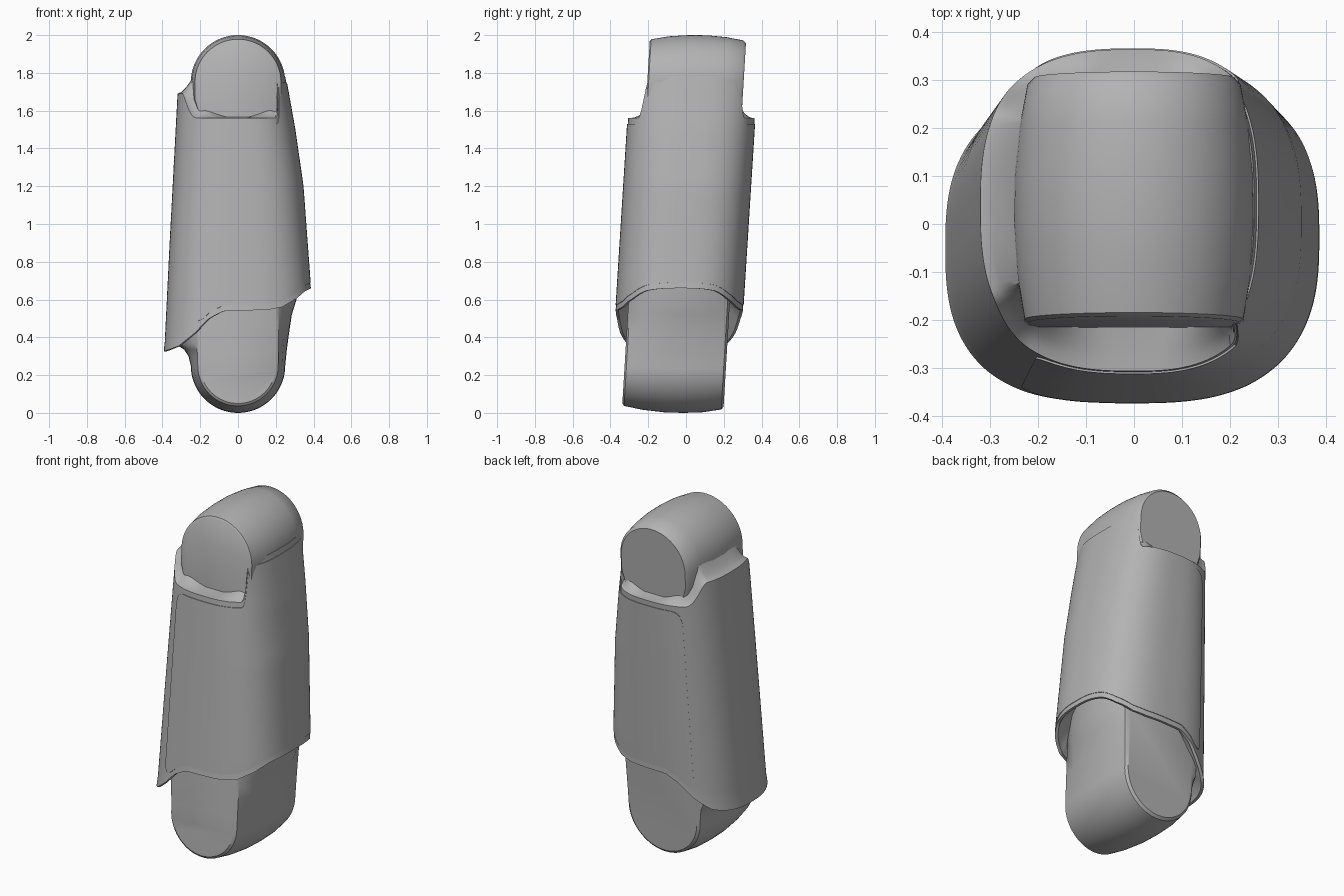
import bpy, bmesh
from math import sin, cos, pi, radians, sqrt, copysign

cube = bpy.data.objects.get("Cube")
if cube:
    bpy.data.objects.remove(cube, do_unlink=True)

grey = bpy.data.materials.new("plain grey")
grey.use_nodes = True
grey.diffuse_color = (0.45, 0.45, 0.45, 1)
grey.node_tree.nodes["Principled BSDF"].inputs["Base Color"].default_value = (0.45, 0.45, 0.45, 1)


def interp(table, t):
    """Piecewise linear lookup in a list of pairs."""
    if t <= table[0][0]:
        return table[0][1]
    for (a, fa), (b, fb) in zip(table, table[1:]):
        if t <= b:
            return fa + (fb - fa) * (t - a) / (b - a)
    return table[-1][1]


def smoothstep(a, b, t):
    t = min(1, max(0, (t - a) / (b - a)))
    return t * t * (3 - 2 * t)


def loft(name, rings, closed=True, caps=False):
    """Skin a list of point rings into a smooth-shaded object."""
    bm = bmesh.new()
    rows = [[bm.verts.new(p) for p in ring] for ring in rings]
    n = len(rows[0])
    for low, high in zip(rows, rows[1:]):
        for i in range(n if closed else n - 1):
            k = (i + 1) % n
            bm.faces.new((low[i], low[k], high[k], high[i]))
    if caps:
        bm.faces.new(rows[0][::-1])
        bm.faces.new(rows[-1])
    bmesh.ops.recalc_face_normals(bm, faces=bm.faces)
    mesh = bpy.data.meshes.new(name)
    bm.to_mesh(mesh)
    bm.free()
    mesh.materials.append(grey)
    obj = bpy.data.objects.new(name, mesh)
    bpy.context.collection.objects.link(obj)
    bpy.ops.object.select_all(action='DESELECT')
    obj.select_set(True)
    bpy.context.view_layer.objects.active = obj
    bpy.ops.object.shade_smooth_by_angle(angle=radians(38))
    return obj


# Shell shape: rounded-square section that tapers upward and leans back
RIGHT = [(0.3, 0.39), (0.66, 0.383), (0.9, 0.365), (1.2, 0.343), (1.5, 0.3), (1.78, 0.25)]
LEFT = [(0.33, 0.39), (0.9, 0.362), (1.69, 0.32)]
HEM = [(-1, 0.325), (-0.8, 0.355), (-0.6, 0.42), (-0.4, 0.5), (-0.2, 0.54),
       (0.4, 0.545), (0.6, 0.56), (0.8, 0.605), (0.92, 0.645), (1, 0.66)]
DEPTH = 0.335


def unit(th, n=2.7):
    c, s = cos(th), sin(th)
    return copysign(abs(c) ** (2 / n), c), copysign(abs(s) ** (2 / n), s)


def shell_point(th, z, off=0.0, scale=1.0):
    u, v = unit(th)
    half = interp(RIGHT if u > 0 else LEFT, z)
    lean = -0.035 + 0.063 * (z - 0.55)
    return u * (half * scale + off), lean + v * (DEPTH * scale + off), z


def hem(th):
    return interp(HEM, unit(th)[0])


def shoulder(th):
    """Top edge height: low at front and back, high at the sides."""
    v = abs(unit(th)[1])
    if cos(th) > 0:
        return 1.56 + 0.22 * smoothstep(0.84, 0.7, v)
    return 1.56 + 0.13 * smoothstep(0.87, 0.55, v)


def neck_point(th):
    """Where the shoulder meets the upper joint, circling its end discs."""
    u, v = unit(th, 5)
    x = 0.235 * u
    circle = 1.785 - sqrt(max(0, 0.225 ** 2 - x * x))
    return x, 0.05 + 0.24 * v, max(circle, shoulder(th) + 0.01)


COLS, ROWS = 144, 26
angles = [2 * pi * i / COLS for i in range(COLS)]
rings = [[shell_point(a, hem(a) + 0.12, scale=0.7) for a in angles],
         [shell_point(a, hem(a) + 0.03, -0.025) for a in angles],
         [shell_point(a, hem(a), -0.012) for a in angles],
         [shell_point(a, hem(a), 0.003) for a in angles]]
for j in range(1, ROWS + 1):
    f = j / ROWS
    rings.append([shell_point(a, hem(a) + f * (shoulder(a) - hem(a))) for a in angles])

# Concave shoulder from the shell up to the upper joint
for f in (0.2, 0.4, 0.6, 0.8, 0.9, 1.0):
    ring = []
    for a in angles:
        p, q = shell_point(a, shoulder(a)), neck_point(a)
        ring.append((p[0] + (q[0] - p[0]) * f, p[1] + (q[1] - p[1]) * f,
                     p[2] + (q[2] - p[2]) * f ** 1.6))
    rings.append(ring)
loft("outer_shell", rings)

# Thin raised panel wrapping the front, one side and the back
END, CORNER = 2.11, 0.07
spans = [END * (2 * i / 100 - 1) for i in range(101)]
spans = [spans[0]] + spans + [spans[-1]]
steps = [0] + [j / ROWS for j in range(ROWS + 1)] + [1]
rings = []
for j, f in enumerate(steps):
    ring = []
    for i, a in enumerate(spans):
        gap = max(0, CORNER - (END - abs(a)) * 0.32)
        cut = CORNER - sqrt(max(0, CORNER ** 2 - gap ** 2))
        low, high = hem(a) + 0.03 + cut, shoulder(a) - 0.03 - cut
        edge = i in (0, len(spans) - 1) or j in (0, len(steps) - 1)
        ring.append(shell_point(a, low + f * (high - low), -0.01 if edge else 0.004))
    rings.append(ring)
loft("wrap_panel", rings, closed=False)


# Upper and lower joints: crowned barrels along y with flat end discs
def joint(name, sections, centre, up, tail):
    rings = []
    for y, r, flare in sections:
        arc = [(r * cos(pi * i / 40), centre + up * r * sin(pi * i / 40)) for i in range(41)]
        sides = [[(s * (r + grow * flare), z) for grow, z in pts]
                 for s, pts in zip((-1, 1), tail)]
        outline = arc + sides[0] + sides[1][::-1]
        rings.append([(x, y + 0.06 * (z - centre), z) for x, z in outline])
    loft(name, rings, caps=True)


tucked = [(0, 1.66), (-0.03, 1.56), (-0.03, 1.35)]
joint("upper_joint",
      [(-0.205, 0.218, 1), (-0.198, 0.228, 1), (-0.1, 0.244, 1), (0, 0.25, 1), (0.1, 0.249, 1),
       (0.2, 0.239, 1), (0.29, 0.222, 1), (0.305, 0.207, 1)],
      1.75, 1, (tucked, tucked))

left_tail = [(0.012, 0.3), (0.035, 0.335), (0.075, 0.36), (0.085, 0.44), (0.085, 0.9)]
right_tail = [(0.008, 0.33), (0.02, 0.42), (0.035, 0.52), (0.06, 0.6), (0.06, 0.9)]
joint("lower_joint",
      [(-0.325, 0.2, 0), (-0.315, 0.213, 0.1), (-0.22, 0.233, 0.6), (-0.1, 0.247, 1), (0, 0.25, 1),
       (0.1, 0.247, 0.9), (0.2, 0.232, 0.3), (0.212, 0.218, 0)],
      0.25, -1, (left_tail, right_tail))
